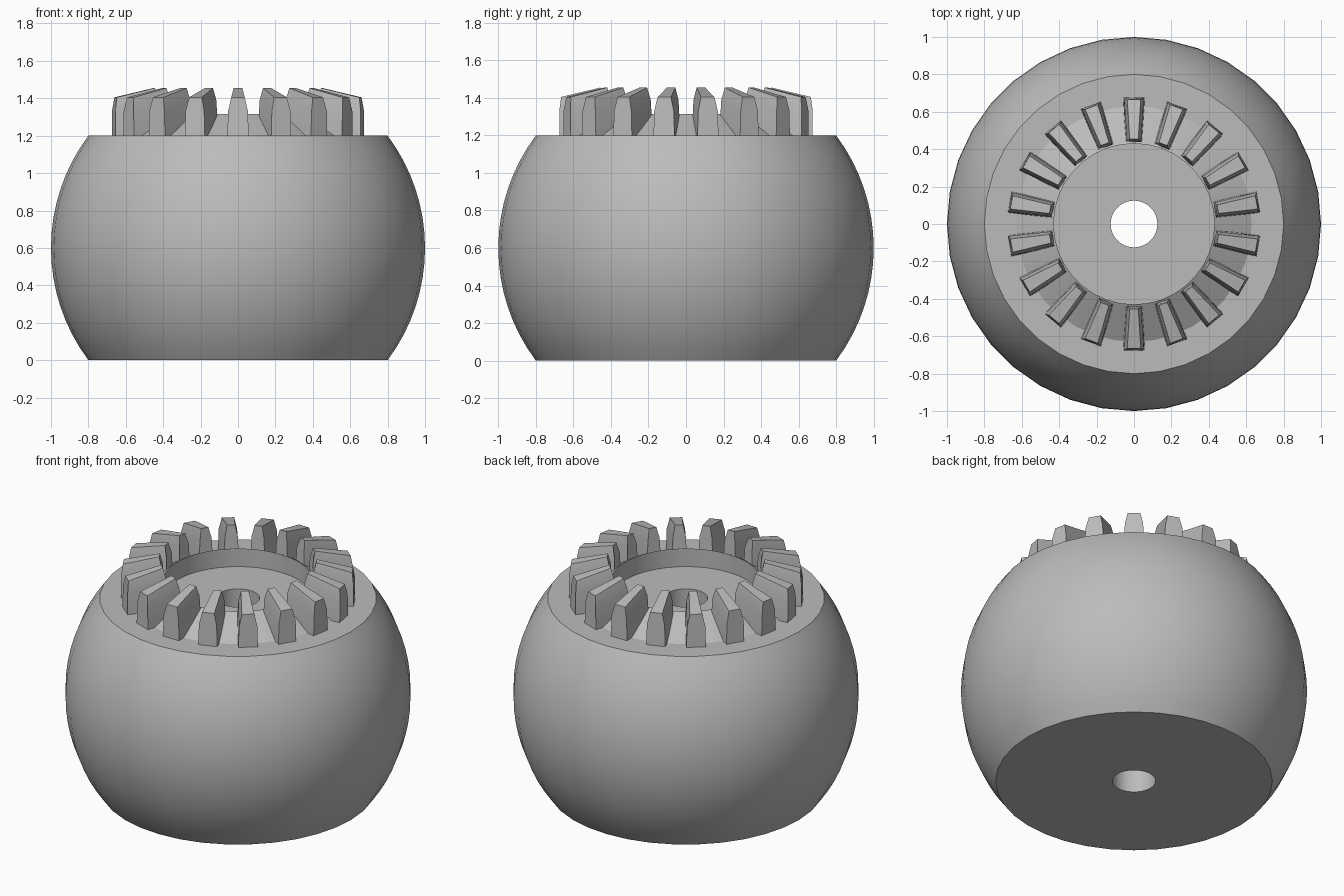
import bpy, bmesh, math
from mathutils import Matrix, Vector

cube = bpy.data.objects.get("Cube")
if cube:
    bpy.data.objects.remove(cube, do_unlink=True)

SIDES = 36
TEETH = 18

grey = bpy.data.materials.new("plain grey")
grey.use_nodes = True
grey.diffuse_color = (0.5, 0.5, 0.5, 1)
grey.node_tree.nodes["Principled BSDF"].inputs["Base Color"].default_value = (0.5, 0.5, 0.5, 1)


def finish(name, bm, angle):
    bmesh.ops.recalc_face_normals(bm, faces=bm.faces)
    mesh = bpy.data.meshes.new(name)
    bm.to_mesh(mesh)
    bm.free()
    mesh.materials.append(grey)
    obj = bpy.data.objects.new(name, mesh)
    bpy.context.collection.objects.link(obj)
    bpy.ops.object.select_all(action='DESELECT')
    obj.select_set(True)
    bpy.context.view_layer.objects.active = obj
    bpy.ops.object.shade_smooth_by_angle(angle=math.radians(angle))
    return obj


def lathe(name, profile):
    """Revolve a closed (radius, height) outline around z."""
    bm = bmesh.new()
    rings = []
    for r, z in profile:
        rings.append([bm.verts.new((r * math.cos(a), r * math.sin(a), z))
                      for a in (math.tau * i / SIDES for i in range(SIDES))])
    for k, ring in enumerate(rings):
        nxt = rings[(k + 1) % len(rings)]
        for i in range(SIDES):
            j = (i + 1) % SIDES
            bm.faces.new((ring[i], ring[j], nxt[j], nxt[i]))
    return finish(name, bm, 25)


# Truncated ball with a bore, a shallow recess and the sloping tooth root
limit = math.asin(0.6)
ball = [(math.cos(t), 0.6 + math.sin(t))
        for t in (limit * (i / 8 - 1) for i in range(17))]
lathe("ball_body", [(0.125, 0)] + ball +
      [(0.63, 1.2), (0.43, 1.315), (0.43, 1.2), (0.125, 1.2)])

# Radial bevel teeth, tapering towards the centre
outer = [(0.057, 1.19), (0.053, 1.33), (0.036, 1.405)]
inner = [(0.047, 1.19), (0.037, 1.39), (0.023, 1.455)]
inner_r = [0.435, 0.44, 0.455]
outer_r = [0.675, 0.675, 0.665]


def section(points, radii):
    half = [Vector((w, r, z)) for (w, z), r in zip(points, radii)]
    return half + [Vector((-p.x, p.y, p.z)) for p in reversed(half)]


bm = bmesh.new()
for n in range(TEETH):
    turn = Matrix.Rotation(math.tau * n / TEETH, 3, 'Z')
    a = [bm.verts.new(turn @ p) for p in section(outer, outer_r)]
    b = [bm.verts.new(turn @ p) for p in section(inner, inner_r)]
    bm.faces.new(a)
    bm.faces.new(b)
    for i in range(len(a)):
        j = (i + 1) % len(a)
        bm.faces.new((a[i], a[j], b[j], b[i]))
finish("gear_teeth", bm, 20)
